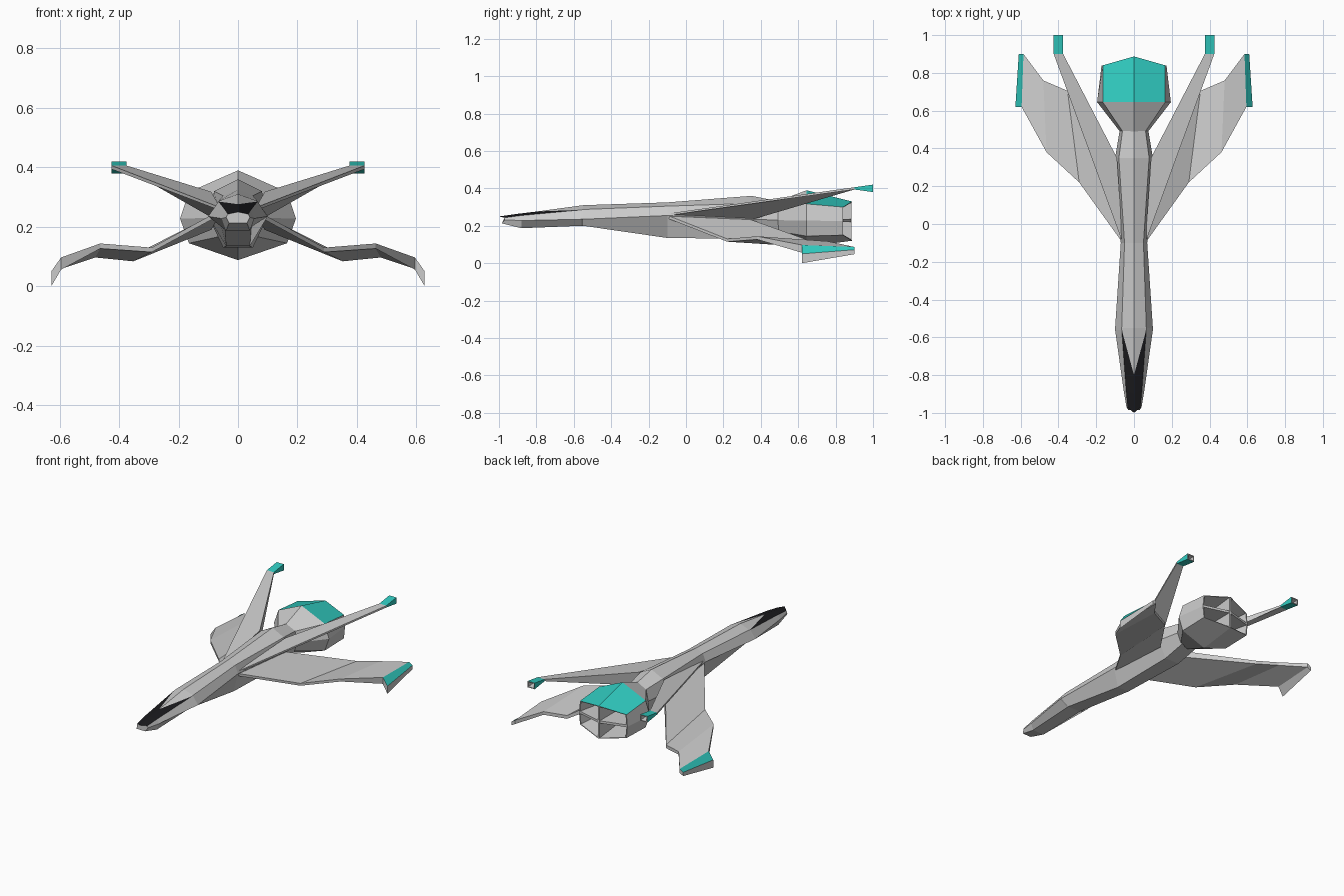
import bpy, bmesh

if "Cube" in bpy.data.objects:
    bpy.data.objects.remove(bpy.data.objects["Cube"])


def material(name, colour):
    m = bpy.data.materials.new(name)
    m.diffuse_color = colour
    m.use_nodes = True
    m.node_tree.nodes["Principled BSDF"].inputs["Base Color"].default_value = m.diffuse_color
    return m


GREY = material("grey", (0.8, 0.8, 0.8, 1))
TEAL = material("teal", (0.03, 0.6, 0.53, 1))
BLACK = material("black", (0.01, 0.01, 0.012, 1))


def loft(name, rings, paint=None, painted=(), mirror=False):
    """Skin closed rings of points; 'painted' holds (ring, side) faces."""
    bm = bmesh.new()
    loops = [[bm.verts.new(p) for p in r] for r in rings]
    n = len(loops[0])
    for i in range(len(loops) - 1):
        a, b = loops[i], loops[i + 1]
        for j in range(n):
            k = (j + 1) % n
            f = bm.faces.new((a[j], a[k], b[k], b[j]))
            f.material_index = int((i, j) in painted)
    bm.faces.new(loops[0])
    bm.faces.new(loops[-1])
    bmesh.ops.recalc_face_normals(bm, faces=bm.faces)
    me = bpy.data.meshes.new(name)
    bm.to_mesh(me)
    bm.free()
    me.materials.append(GREY)
    if paint:
        me.materials.append(paint)
    ob = bpy.data.objects.new(name, me)
    bpy.context.collection.objects.link(ob)
    if mirror:
        ob.modifiers.new("mirror", 'MIRROR')
    return ob


def full(half):
    """Complete a right-hand half section into a symmetric ring."""
    return half + [(-x, y, z) for x, y, z in reversed(half) if x > 0]


# Fuselage: ridge, shoulder, side and belly points per section
body = [
    [(0, -1.0, .25), (.034, -.97, .243), (.04, -.97, .232), (.03, -.985, .213)],
    [(0, -.9, .264), (.042, -.88, .255), (.055, -.88, .228), (.04, -.88, .187)],
    [(0, -.8, .276), (.065, -.56, .285), (.1, -.56, .235), (.045, -.56, .2)],
    [(0, -.55, .31), (.065, -.55, .287), (.1, -.55, .235), (.045, -.55, .2)],
    [(0, -.1, .325), (.05, -.1, .305), (.07, -.1, .255), (.04, -.1, .135)],
    [(0, .35, .36), (.08, .35, .32), (.1, .35, .235), (.05, .35, .13)],
    [(0, .5, .33), (.06, .5, .3), (.075, .5, .23), (.05, .5, .16)],
]
loft("fuselage", [full(h) for h in body], BLACK,
     {(i, j) for i in (0, 1) for j in (0, 6)})

# Engine pod with a hollow rear
neck = [(0, .49, .332), (.06, .49, .3), (.075, .49, .23), (.05, .49, .17), (0, .49, .15)]
front = [(0, .645, .39), (.165, .645, .317), (.195, .645, .228), (.165, .645, .145), (0, .645, .088)]
rear = [(0, .887, .33), (.165, .84, .3), (.172, .84, .225), (.165, .84, .15), (0, .887, .12)]


def shrink(ring, s, y=None):
    return [(x * s, v if y is None else y, .225 + (z - .225) * s) for x, v, z in ring]


pod = [neck, front, rear, shrink(rear, .96), shrink(rear, .75, .68)]
loft("engine_pod", [full(h) for h in pod], TEAL, {(1, 0), (1, 7)})

# Crossed vanes inside the exhaust
loft("exhaust_vertical_vane",
     [[(x, .67, .15), (x, .885, .125), (x, .885, .325), (x, .67, .3)] for x in (-.006, .006)])
loft("exhaust_horizontal_vane",
     [[(-.125, .67, z), (-.165, .84, z), (0, .885, z), (.165, .84, z), (.125, .67, z)]
      for z in (.22, .235)])

# Lower wings: leading top, leading bottom, trailing bottom, trailing top
wing = [
    [(.06, -.1, .256), (.06, -.1, .24), (.09, .35, .19), (.1, .35, .232)],
    [(.29, .22, .13), (.29, .22, .115), (.352, .705, .084), (.352, .705, .105)],
    [(.463, .38, .144), (.463, .38, .127), (.48, .76, .097), (.48, .76, .117)],
    [(.595, .62, .097), (.595, .62, .056), (.585, .9, .062), (.585, .9, .087)],
    [(.628, .62, .05), (.628, .62, 0), (.61, .9, .048), (.61, .9, .072)],
]
loft("lower_wing", wing, TEAL, {(3, 3)}, mirror=True)


# Upper booms with flared, hollow tips
def square(y, h, inset=0):
    a, b, lo, hi = .425 - inset, .375 + inset, .4 - h, .4 + h
    return [(a, y, hi), (a, y, lo), (b, y, lo), (b, y, hi)]


boom_root = [(.06, -.1, .265), (.06, -.1, .255), (.09, .35, .232), (.09, .35, .318)]
loft("upper_boom", [boom_root, square(.9, .006)], mirror=True)
loft("boom_tip", [square(.9, .006), square(1, .02), square(1, .015, .005), square(.95, .008, .008)],
     TEAL, {(0, j) for j in range(4)}, mirror=True)
